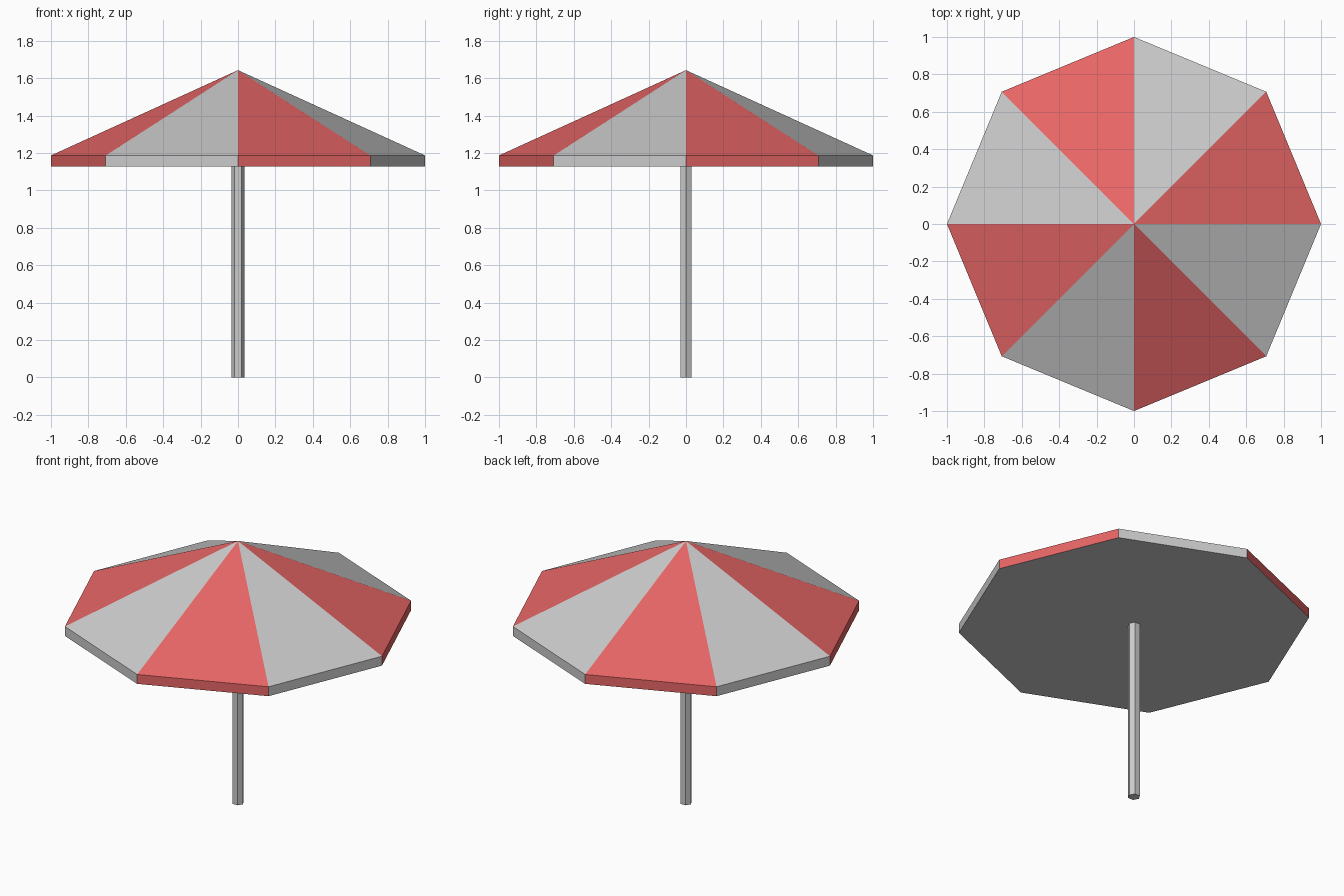
import bpy, bmesh
from math import cos, sin, pi

if "Cube" in bpy.data.objects:
    bpy.data.objects.remove(bpy.data.objects["Cube"])

SIDES, RADIUS = 8, 1.0
RIM_LOW, RIM_HIGH, APEX = 1.128, 1.187, 1.643


def material(name, rgb):
    mat = bpy.data.materials.new(name)
    mat.diffuse_color = (*rgb, 1)
    mat.use_nodes = True
    mat.node_tree.nodes["Principled BSDF"].inputs["Base Color"].default_value = mat.diffuse_color
    return mat


# Canopy: shallow octagonal cone with a short valance and a flat underside
bm = bmesh.new()


def ring(z):
    return [bm.verts.new((RADIUS * cos(2 * pi * i / SIDES),
                          RADIUS * sin(2 * pi * i / SIDES), z)) for i in range(SIDES)]


low, high = ring(RIM_LOW), ring(RIM_HIGH)
tip = bm.verts.new((0, 0, APEX))
for i in range(SIDES):
    j = (i + 1) % SIDES
    panel = bm.faces.new((high[i], high[j], tip))
    valance = bm.faces.new((low[i], low[j], high[j], high[i]))
    # Alternate red and plain panels
    panel.material_index = valance.material_index = 1 - i % 2
bm.faces.new(low[::-1])

mesh = bpy.data.meshes.new("canopy")
bm.to_mesh(mesh)
bm.free()
mesh.materials.append(material("plain_cloth", (0.8, 0.8, 0.8)))
mesh.materials.append(material("red_cloth", (0.8, 0.13, 0.13)))
bpy.context.collection.objects.link(bpy.data.objects.new("canopy", mesh))

# Pole: hexagonal prism with corners on the x axis
bpy.ops.mesh.primitive_cylinder_add(vertices=6, radius=0.035, depth=RIM_LOW,
                                    location=(0, 0, RIM_LOW / 2), rotation=(0, 0, pi / 2))
bpy.context.object.name = "pole"
